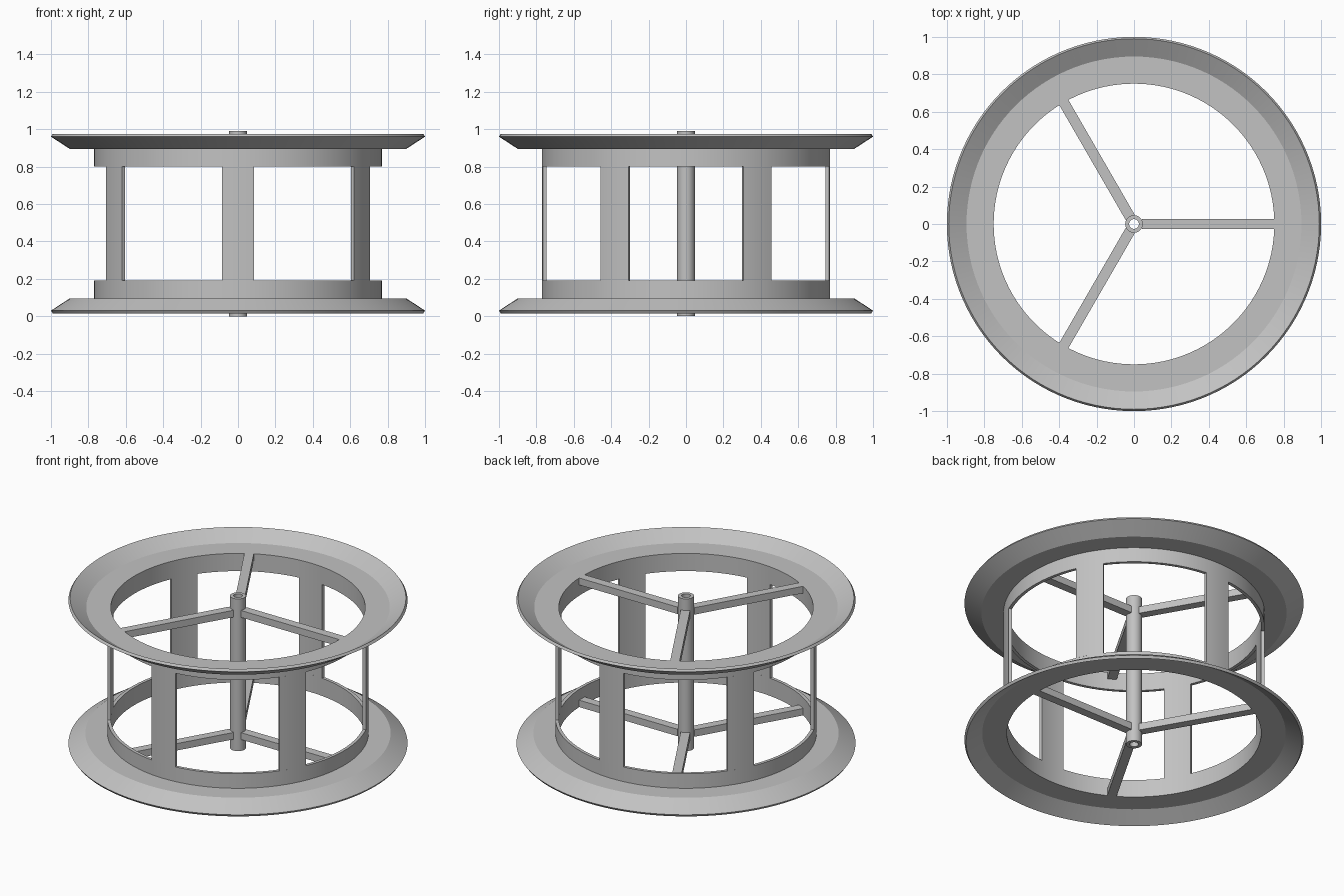
import bpy, bmesh, math
from mathutils import Matrix

if "Cube" in bpy.data.objects:
    bpy.data.objects.remove(bpy.data.objects["Cube"], do_unlink=True)

HEIGHT = 0.99

grey = bpy.data.materials.new("plain_grey")
grey.use_nodes = True
colour = (0.54, 0.54, 0.54, 1)
grey.diffuse_color = colour
grey.node_tree.nodes["Principled BSDF"].inputs["Base Color"].default_value = colour


def finish(name, bm, smooth=False):
    bmesh.ops.recalc_face_normals(bm, faces=bm.faces[:])
    mesh = bpy.data.meshes.new(name)
    bm.to_mesh(mesh)
    bm.free()
    mesh.materials.append(grey)
    obj = bpy.data.objects.new(name, mesh)
    bpy.context.collection.objects.link(obj)
    if smooth:
        bpy.ops.object.select_all(action='DESELECT')
        obj.select_set(True)
        bpy.context.view_layer.objects.active = obj
        bpy.ops.object.shade_smooth_by_angle(angle=math.radians(30))
    return obj


def lathe(name, profile, steps, start=0.0, sweep=360.0):
    """Sweep a closed (radius, z) profile around the vertical axis."""
    bm = bmesh.new()
    full = sweep >= 360
    rings = []
    for i in range(steps if full else steps + 1):
        a = math.radians(start + sweep * i / steps)
        rings.append([bm.verts.new((r * math.cos(a), r * math.sin(a), z)) for r, z in profile])
    n = len(profile)
    for i in range(steps):
        here, there = rings[i], rings[(i + 1) % len(rings)]
        for j in range(n):
            k = (j + 1) % n
            bm.faces.new((here[j], there[j], there[k], here[k]))
    if not full:
        bm.faces.new(rings[0])
        bm.faces.new(rings[-1])
    return finish(name, bm, True)


def spoke(name, angle, z_low, z_high):
    bm = bmesh.new()
    inner, outer, width = 0.042, 0.757, 0.056
    bmesh.ops.create_cube(bm, size=1)
    bmesh.ops.scale(bm, vec=(outer - inner, width, z_high - z_low), verts=bm.verts)
    bmesh.ops.translate(bm, vec=((inner + outer) / 2, 0, (z_low + z_high) / 2), verts=bm.verts)
    bmesh.ops.rotate(bm, matrix=Matrix.Rotation(math.radians(angle), 3, 'Z'), verts=bm.verts)
    finish(name, bm)


# Dished flange with its drum band, made once and flipped for the top
flange = [(0.75, 0.075), (0.895, 0.075), (0.99, 0.015), (1.0, 0.03),
          (0.9, 0.095), (0.77, 0.095), (0.77, 0.19), (0.75, 0.19)]
lathe("bottom_flange", flange, 120)
lathe("top_flange", [(r, HEIGHT - z) for r, z in flange], 120)

# Six curved drum pillars between the bands
pillar = [(0.75, 0.19), (0.77, 0.19), (0.77, HEIGHT - 0.19), (0.75, HEIGHT - 0.19)]
for i in range(6):
    lathe(f"pillar_{i + 1}", pillar, 6, 30 + 60 * i - 6.4, 12.8)

# Hollow centre tube
lathe("hub_tube", [(0.026, 0), (0.047, 0), (0.047, HEIGHT), (0.026, HEIGHT)], 40)

# Three spokes at each end
for i in range(3):
    spoke(f"bottom_spoke_{i + 1}", 120 * i, 0.075, 0.12)
    spoke(f"top_spoke_{i + 1}", 120 * i, HEIGHT - 0.12, HEIGHT - 0.075)
